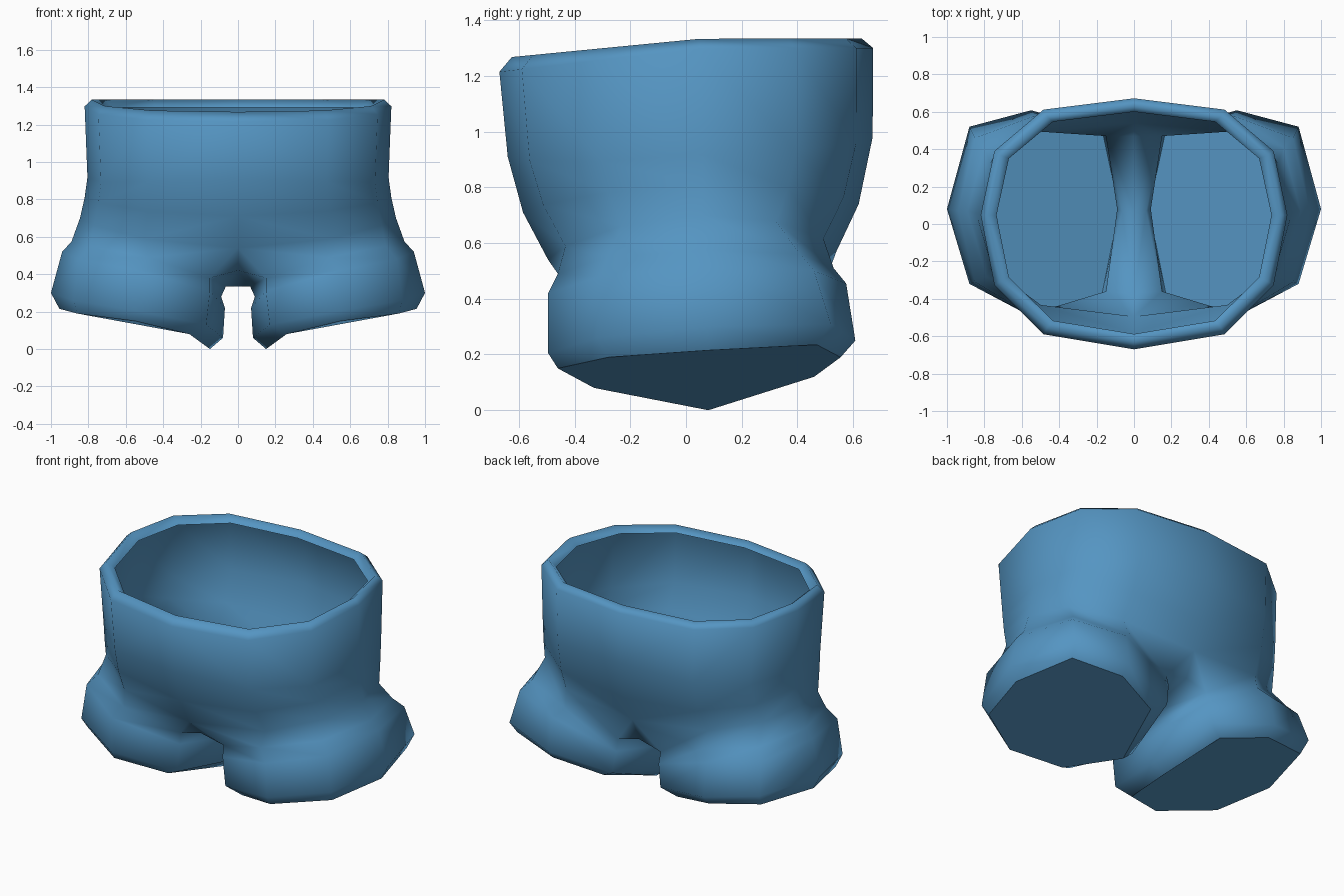
import bpy, bmesh, math

if "Cube" in bpy.data.objects:
    bpy.data.objects.remove(bpy.data.objects["Cube"])

blue = bpy.data.materials.new("denim blue")
blue.diffuse_color = (0.09, 0.30, 0.54, 1)
blue.use_nodes = True
blue.node_tree.nodes["Principled BSDF"].inputs["Base Color"].default_value = blue.diffuse_color

# Waist outline: (fraction of half width, fraction from front to back)
OUTLINE = [(0, 0), (.59, .06), (.91, .255), (1, .535), (.91, .79), (.59, .955), (0, 1)]

# Waist rings, lip to hip: half width, front y, back y, front z, back z, side lift
RINGS = [
    (.735, -.588, .60, 1.235, 1.292, 0),
    (.782, -.625, .63, 1.268, 1.335, 0),
    (.82, -.67, .672, 1.215, 1.30, 0),
    (.805, -.64, .67, .91, .98, -.06),
    (.82, -.585, .62, .71, .74, .07),
    (.845, -.495, .54, .54, .57, .13),
]

# Right leg rings, starting at the inner thigh and going by the front
LEG = [
    [(.09, .08, .28), (.15, -.36, .38), (.48, -.46, .49), (.79, -.28, .55),
     (.89, .07, .575), (.80, .41, .56), (.48, .53, .51), (.15, .47, .38)],
    [(.07, .08, .22), (.15, -.37, .31), (.54, -.495, .42), (.85, -.31, .48),
     (.94, .07, .52), (.85, .46, .50), (.54, .575, .455), (.15, .49, .31)],
    [(.08, .08, .06), (.17, -.37, .13), (.55, -.495, .205), (.88, -.32, .26),
     (1.0, .08, .30), (.88, .52, .31), (.55, .608, .25), (.17, .50, .17)],
    [(.15, .08, .0), (.26, -.33, .08), (.55, -.46, .15), (.86, -.28, .19),
     (.955, .08, .215), (.86, .47, .235), (.55, .555, .19), (.26, .46, .12)],
]

bm = bmesh.new()


def waist_ring(w, yf, yb, zf, zb, lift):
    ring = []
    for fx, t in OUTLINE:
        z = zf + (zb - zf) * min(1, t / .55) + lift * fx ** 2
        ring.append(bm.verts.new((w * fx, yf + (yb - yf) * t, z)))
    return ring


def bridge(a, b, closed=False):
    n = len(a)
    for i in range(n if closed else n - 1):
        j = (i + 1) % n
        bm.faces.new((a[i], b[i], b[j], a[j]))


# Waist wall with a rolled lip
rings = [waist_ring(*r) for r in RINGS]
for a, b in zip(rings, rings[1:]):
    bridge(a, b)
low = rings[-1]

# Leg
leg = [[bm.verts.new(p) for p in ring] for ring in LEG]
for a, b in zip(leg, leg[1:]):
    bridge(a, b, True)

# Hip joins waist to leg, then the flat crotch between the legs
top = leg[0]
bridge(low, top[1:8])
front, mid, side, back = [bm.verts.new(p) for p in (
    (0, -.37, .42), (0, .07, .335), (.065, .07, .335), (0, .47, .42))]
bm.faces.new((low[0], front, top[1]))
bm.faces.new((front, mid, side, top[1]))
bm.faces.new((top[1], side, top[0]))
bm.faces.new((top[0], side, top[7]))
bm.faces.new((mid, back, top[7], side))
bm.faces.new((back, low[6], top[7]))

# Mirror to the left half
geom = bm.verts[:] + bm.edges[:] + bm.faces[:]
copy = bmesh.ops.duplicate(bm, geom=geom)["geom"]
for v in copy:
    if isinstance(v, bmesh.types.BMVert):
        v.co.x *= -1
bmesh.ops.reverse_faces(bm, faces=[f for f in copy if isinstance(f, bmesh.types.BMFace)])
bmesh.ops.remove_doubles(bm, verts=bm.verts[:], dist=.0005)
bmesh.ops.recalc_face_normals(bm, faces=bm.faces[:])


def add_object(name, b):
    mesh = bpy.data.meshes.new(name)
    b.to_mesh(mesh)
    b.free()
    mesh.materials.append(blue)
    ob = bpy.data.objects.new(name, mesh)
    bpy.context.collection.objects.link(ob)
    return ob


shorts = add_object("shorts", bm)
bpy.context.view_layer.objects.active = shorts
shorts.select_set(True)
bpy.ops.object.shade_smooth_by_angle(angle=math.radians(120))

# Flat leg ends: outer sole facing down, inner floor facing up
for name, ring, order in (("leg_end", LEG[3], 1), ("leg_floor", LEG[2], -1)):
    b = bmesh.new()
    for s in (1, -1):
        pts = [b.verts.new((x * s, y, z)) for x, y, z in ring]
        f = b.faces.new(pts)
        f.normal_update()
        if f.normal.z * order > 0:
            f.normal_flip()
    add_object(name, b)
